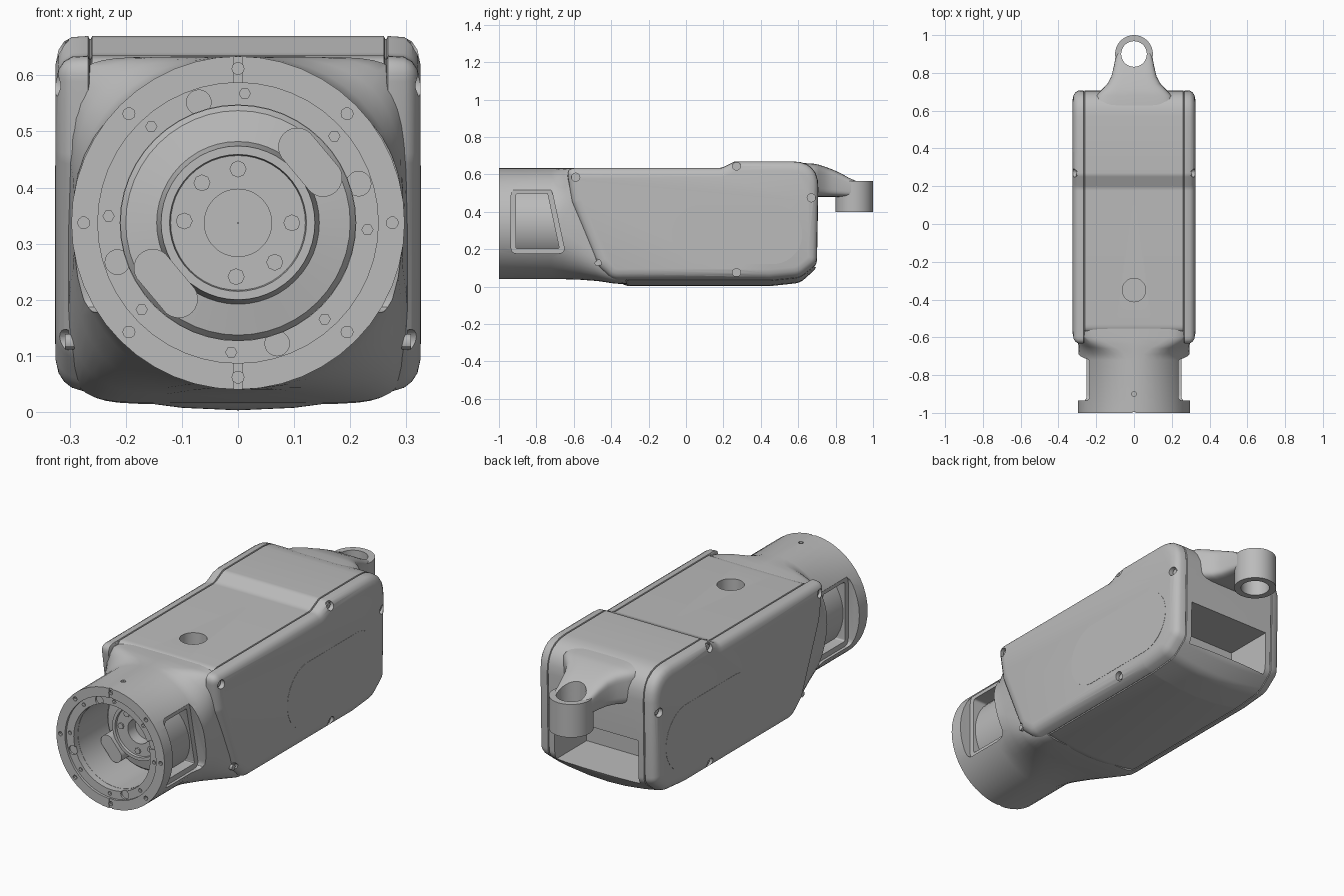
import bpy, bmesh, math
from mathutils import Vector

cube = bpy.data.objects.get("Cube")
if cube:
    bpy.data.objects.remove(cube, do_unlink=True)

grey = bpy.data.materials.new("plain grey")
grey.use_nodes = True
GREY = (0.5, 0.5, 0.5, 1)
grey.diffuse_color = GREY
grey.node_tree.nodes["Principled BSDF"].inputs["Base Color"].default_value = GREY

CZ = 0.337   # height of the housing axis


def loft(name, rings, cap=True):
    """Skin a list of equal-length closed rings."""
    bm = bmesh.new()
    vs = [[bm.verts.new(p) for p in ring] for ring in rings]
    n = len(vs[0])
    for a, b in zip(vs, vs[1:]):
        for i in range(n):
            j = (i + 1) % n
            bm.faces.new((a[i], a[j], b[j], b[i]))
    if cap:
        bm.faces.new(vs[0])
        bm.faces.new(vs[-1])
    bmesh.ops.recalc_face_normals(bm, faces=bm.faces)
    me = bpy.data.meshes.new(name)
    bm.to_mesh(me)
    bm.free()
    me.materials.append(grey)
    ob = bpy.data.objects.new(name, me)
    bpy.context.collection.objects.link(ob)
    return ob


def place(axis, a, b, h):
    return {"x": Vector((h, a, b)), "y": Vector((a, h, b)), "z": Vector((a, b, h))}[axis]


def prism(name, pts, axis, lo, hi):
    return loft(name, [[place(axis, a, b, h) for a, b in pts] for h in (lo, hi)])


def circle(a, b, r, n=32):
    return [(a + r * math.cos(math.tau * i / n), b + r * math.sin(math.tau * i / n)) for i in range(n)]


def rod(name, a, b, r, axis, lo, hi, n=32):
    return prism(name, circle(a, b, r, n), axis, lo, hi)


def capsule(a, b, r, half, ang, n=24):
    """Stadium outline with its long axis turned by ang."""
    out = []
    for i in range(n):
        t = math.tau * (i + 0.5) / n
        u = r * math.cos(t) + math.copysign(half, math.cos(t))
        v = r * math.sin(t)
        out.append((a + u * math.cos(ang) - v * math.sin(ang), b + u * math.sin(ang) + v * math.cos(ang)))
    return out


def extent(me):
    ys = [v.co.y for v in me.vertices] or [0]
    return max(ys) - min(ys)


def cut(target, cutter):
    """Subtract the cutter, taking the first solver that keeps the part whole."""
    mod = target.modifiers.new("cut", "BOOLEAN")
    mod.operation, mod.object = "DIFFERENCE", cutter
    for solver in ("EXACT", "MANIFOLD", "FLOAT"):
        mod.solver = solver
        deps = bpy.context.evaluated_depsgraph_get()
        deps.update()
        me = bpy.data.meshes.new_from_object(target.evaluated_get(deps))
        if abs(extent(me) - extent(target.data)) < 0.01:
            target.data = me
            break
    target.modifiers.remove(mod)
    bpy.data.objects.remove(cutter, do_unlink=True)


def squircle(y, hw, z0, z1, n, lean=0.0, count=48):
    """Upright ring in x and z that runs from round (n=2) to square."""
    ring = []
    for i in range(count):
        t = math.tau * i / count
        c, s = math.cos(t), math.sin(t)
        x = hw * math.copysign(abs(c) ** (2 / n), c)
        z = (z0 + z1) / 2 + (z1 - z0) / 2 * math.copysign(abs(s) ** (2 / n), s)
        ring.append(Vector((x, y + lean * (z1 - z), z)))
    return ring


def rounded(points, inset, steps=7):
    """Clockwise polygon of (y, z, radius), inset and with rounded corners."""
    n = len(points)
    P = [Vector(p[:2]) for p in points]
    out = []
    for i in range(n):
        a, b = (P[i] - P[i - 1]).normalized(), (P[(i + 1) % n] - P[i]).normalized()
        na, nb = Vector((a.y, -a.x)), Vector((b.y, -b.x))
        turn = a.x * b.y - a.y * b.x
        r = points[i][2] - inset if turn < 0 else points[i][2] + inset
        p = P[i] + (na + nb) * (inset / (1 + na.dot(nb)))
        d = max(r, 0.008) * math.tan(a.angle(b) / 2)
        s, e = p - a * d, p + b * d
        for k in range(steps):
            t = k / (steps - 1)
            out.append(s * (1 - t) ** 2 + p * 2 * t * (1 - t) + e * t * t)
    return out


# Main body: side profile stacked across x, with a groove at each side cover
side = [(-.64, .635, .04), (.19, .635, .06), (.26, .67, .05), (.71, .67, .14),
        (.7, .1, .07), (.61, .02, .09), (.45, .003, .1), (-.39, .003, .08),
        (-.47, .08, .1), (-.61, .45, .1)]
half = [(.1, 0), (.2, 0), (.26, 0), (.262, .005), (.265, .005), (.267, 0),
        (.296, .002), (.31, .01), (.32, .025), (.325, .05)]
stations = [(-x, d) for x, d in reversed(half)] + [(0, 0)] + half
rings = []
for x, d in stations:
    bow = .03 * (x / .26) ** 2
    setback = .06 if abs(x) < .263 else 0   # core front hides inside the neck
    rings.append([Vector((x, p.x + (setback if p.x < -.3 else 0),
                          p.y + bow * max(0, (CZ - p.y) / CZ))) for p in rounded(side, d)])
body = loft("body", rings)
cut(body, rod("cutter", 0, -.35, .062, "z", .5, .8))
cut(body, prism("cutter", [(-.23, .105), (.23, .105), (.23, .325), (-.23, .325)], "y", .45, .9))

# Cover screws and raised side plates
screws = [(-.59, .585), (.27, .645), (.67, .475), (.27, .075), (-.475, .125)]
for s, word in ((-1, "right"), (1, "left")):
    for y, z in screws:
        cut(body, rod("cutter", y, z, .022, "x", s * .302, s * .4, 16))
        rod(word + "_cover_screw", y, z, .014, "x", s * .29, s * .308, 12)
    prism(word + "_side_plate", capsule(.272, .28, .16, .19, 0, 32), "x", s * .32, s * .326)

# Round front housing that blends into the square body
housing = loft("front_housing", [
    squircle(-1, .297, .04, .634, 2), squircle(-.72, .297, .04, .634, 2),
    squircle(-.69, .294, .04, .634, 2.3, .06), squircle(-.66, .296, .037, .634, 3.2, .16),
    squircle(-.635, .302, .03, .634, 5, .27), squircle(-.6, .306, .016, .633, 8, .36),
    squircle(-.5, .3, .014, .63, 8, .3)])
cut(housing, rod("cutter", 0, CZ, .21, "y", -1.1, -.69, 48))
cut(housing, rod("cutter", 0, CZ, .25, "y", -1.1, -.988, 48))
window = [(-.935, .178, .03), (-.935, .525, .04), (-.72, .525, .03), (-.645, .178, .03)]
for s in (-1, 1):
    for inset, depth in ((0, .236), (.026, .15)):
        cut(housing, prism("cutter", rounded(window, inset, 5), "x", s * depth, s * .4))
cut(housing, rod("cutter", 0, -.9, .012, "z", .6, .7, 12))

# Flange slits, screw holes and half-round notches
for s in (-1, 1):
    z = CZ + s * .275
    cut(housing, prism("cutter", [(-.008, z - .04), (.008, z - .04), (.008, z + .04), (-.008, z + .04)],
                       "y", -1.1, -.995))


def polar(r, deg):
    t = math.radians(deg)
    return r * math.cos(t), CZ + r * math.sin(t)


for k in range(8):
    cut(housing, rod("cutter", *polar(.275, 45 * k), .0107, "y", -1.1, -.98, 10))
    cut(housing, rod("cutter", *polar(.231, 45 * k - 3), .01, "y", -1.1, -.972, 6))
for k in range(4):
    cut(housing, rod("cutter", *polar(.226, 90 * k + 18), .022, "y", -1.1, -.978, 20))


# Turned parts inside the bore
def lathe(name, profile, n=48):
    return loft(name, [[Vector((a, y, b)) for a, b in circle(0, CZ, r, n)] for r, y in profile], False)


lathe("inner_sleeve", [(.209, -.955), (.226, -.955), (.226, -.66), (.209, -.66), (.209, -.955)])
lathe("drive_hub", [(.212, -.72), (.2, -.735), (.145, -.745), (.137, -.79), (.122, -.79),
                    (.12, -.778), (.06, -.778), (.06, -.72), (.001, -.72)])
for ang in (0, 90, 132, 178, 268, 313):
    rod("hub_bolt", *polar(.096, ang), .015, "y", -.785, -.76, 8)
for ang in (40, 220):
    prism("clamp_lug", capsule(*polar(.168, ang), .034, .036, math.radians(ang + 90)), "y", -.81, -.72)

# Rear arm with a vertical eye
spans = [(.6, .22, .49, .662), (.68, .2, .485, .658), (.71, .172, .48, .652), (.74, .142, .48, .642),
         (.78, .12, .48, .628), (.83, .108, .48, .605), (.87, .1, .48, .583), (.91, .094, .48, .567)]
arm = loft("rear_arm", [squircle(y, w, a, b, 5) for y, w, a, b in spans])
eye = rod("rear_eye", 0, .9, .1, "z", .4, .564, 40)
for part in (arm, eye):
    cut(part, rod("cutter", 0, .9, .068, "z", .3, .8, 32))

# Smooth shading with crisp edges
bpy.ops.object.select_all(action="DESELECT")
for ob in bpy.context.collection.objects:
    if ob.type == "MESH" and ob.data.materials and ob.data.materials[0] == grey:
        ob.select_set(True)
        bpy.context.view_layer.objects.active = ob
bpy.ops.object.shade_smooth_by_angle(angle=math.radians(30))
